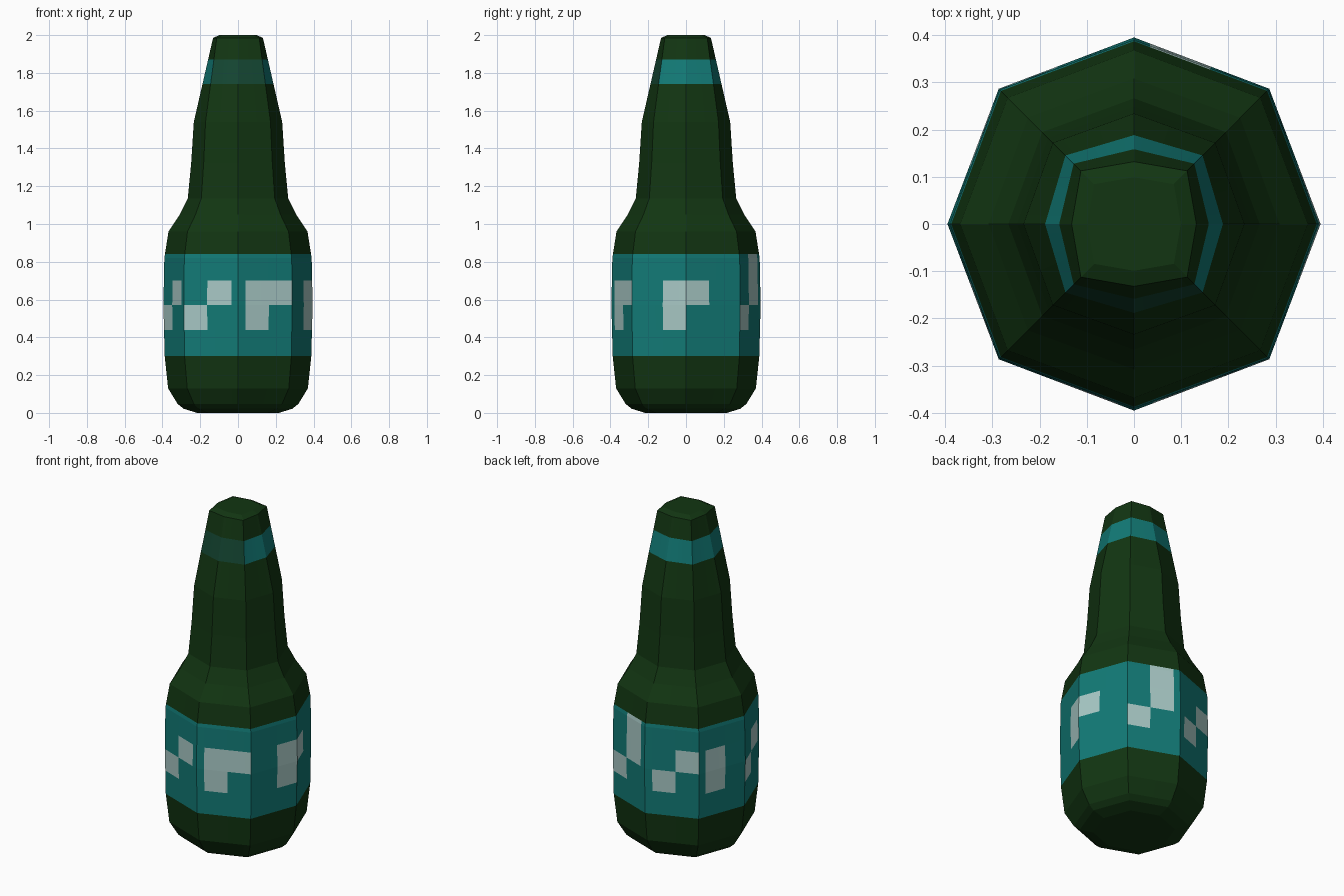
import bpy, bmesh, math

if "Cube" in bpy.data.objects:
    bpy.data.objects.remove(bpy.data.objects["Cube"])

def mat(name, rgb):
    m = bpy.data.materials.new(name)
    m.diffuse_color = (*rgb, 1)
    m.use_nodes = True
    m.node_tree.nodes["Principled BSDF"].inputs["Base Color"].default_value = m.diffuse_color
    return m

mats = [mat("dark green glass", (0.006, 0.036, 0.006)),
        mat("teal label", (0.006, 0.195, 0.181)),
        mat("pale label patch", (0.39, 0.58, 0.56)),
        mat("dim teal neck band", (0.007, 0.061, 0.032))]

# Profile: height, radius at the axis corners, radius at the diagonal corners
profile = [(0.022, 0.288, 0.297), (0.048, 0.32, 0.33), (0.13, 0.37, 0.38),
           (0.30, 0.388, 0.400), (0.57, 0.395, 0.405), (0.82, 0.39, 0.402),
           (0.96, 0.368, 0.378), (1.05, 0.308, 0.318), (1.135, 0.266, 0.275),
           (1.32, 0.248, 0.257), (1.54, 0.234, 0.243), (1.985, 0.132, 0.159)]

def radii(z):
    for (z0, a0, d0), (z1, a1, d1) in zip(profile, profile[1:]):
        if z <= z1:
            t = (z - z0) / (z1 - z0)
            return a0 + (a1 - a0) * t, d0 + (d1 - d0) * t
    return profile[-1][1:]

# Colour cuts added to the profile heights, and cuts across each of the 8 sides
heights = sorted({p[0] for p in profile} | {0.44, 0.70, 0.84, 1.74, 1.87})
cuts = [0, 0.14, 0.43, 0.57, 0.88]

# Label patches per side (side 0 starts at +x): start, end, bottom, top
lo, mid, hi, top = 0.44, 0.57, 0.70, 0.84
patches = {0: [(0, .43, mid, hi)],
           1: [(0, .43, lo, mid), (.43, .88, mid, top)],
           2: [(.14, .57, lo, mid), (.57, 1, mid, hi)],
           3: [(.14, .57, lo, hi)],
           4: [(0, .43, lo, mid), (.43, .88, mid, hi)],
           5: [(0, .43, lo, mid), (.43, .88, mid, hi)],
           6: [(.14, 1, mid, hi), (.14, .57, lo, mid)],
           7: [(.57, 1, lo, hi)]}

def colour(side, f, z):
    if 0.30 < z < 0.84:
        return 2 if any(a < f < b and c < z < d for a, b, c, d in patches[side]) else 1
    if 1.74 < z < 1.87:
        return 3 if side in (5, 6) else 1
    return 0

def corner(side, z):
    r = radii(z)[side % 2]
    a = side * math.pi / 4
    return r * math.cos(a), r * math.sin(a)

# Bottle: octagonal rings joined by flat faces
bm = bmesh.new()
rings = []
for z in heights:
    ring = []
    for s in range(8):
        (x0, y0), (x1, y1) = corner(s, z), corner(s + 1, z)
        ring += [bm.verts.new((x0 + (x1 - x0) * f, y0 + (y1 - y0) * f, z)) for f in cuts]
    rings.append(ring)
n = len(rings[0])
for k in range(len(rings) - 1):
    for i in range(n):
        j = (i + 1) % n
        face = bm.faces.new((rings[k][i], rings[k][j], rings[k + 1][j], rings[k + 1][i]))
        c = i % len(cuts)
        f = (cuts[c] + (cuts + [1])[c + 1]) / 2
        face.material_index = colour(i // len(cuts), f, (heights[k] + heights[k + 1]) / 2)

# Slightly domed base and cap
for ring, z in ((rings[0], 0.0), (rings[-1], 2.0)):
    s = 0.75
    inner = [bm.verts.new((v.co.x * s, v.co.y * s, z)) for v in ring]
    for i in range(n):
        j = (i + 1) % n
        bm.faces.new((ring[i], ring[j], inner[j], inner[i]))
    bm.faces.new(inner)
bmesh.ops.recalc_face_normals(bm, faces=bm.faces)

mesh = bpy.data.meshes.new("bottle")
bm.to_mesh(mesh)
bm.free()
for m in mats:
    mesh.materials.append(m)
bpy.context.collection.objects.link(bpy.data.objects.new("bottle", mesh))
